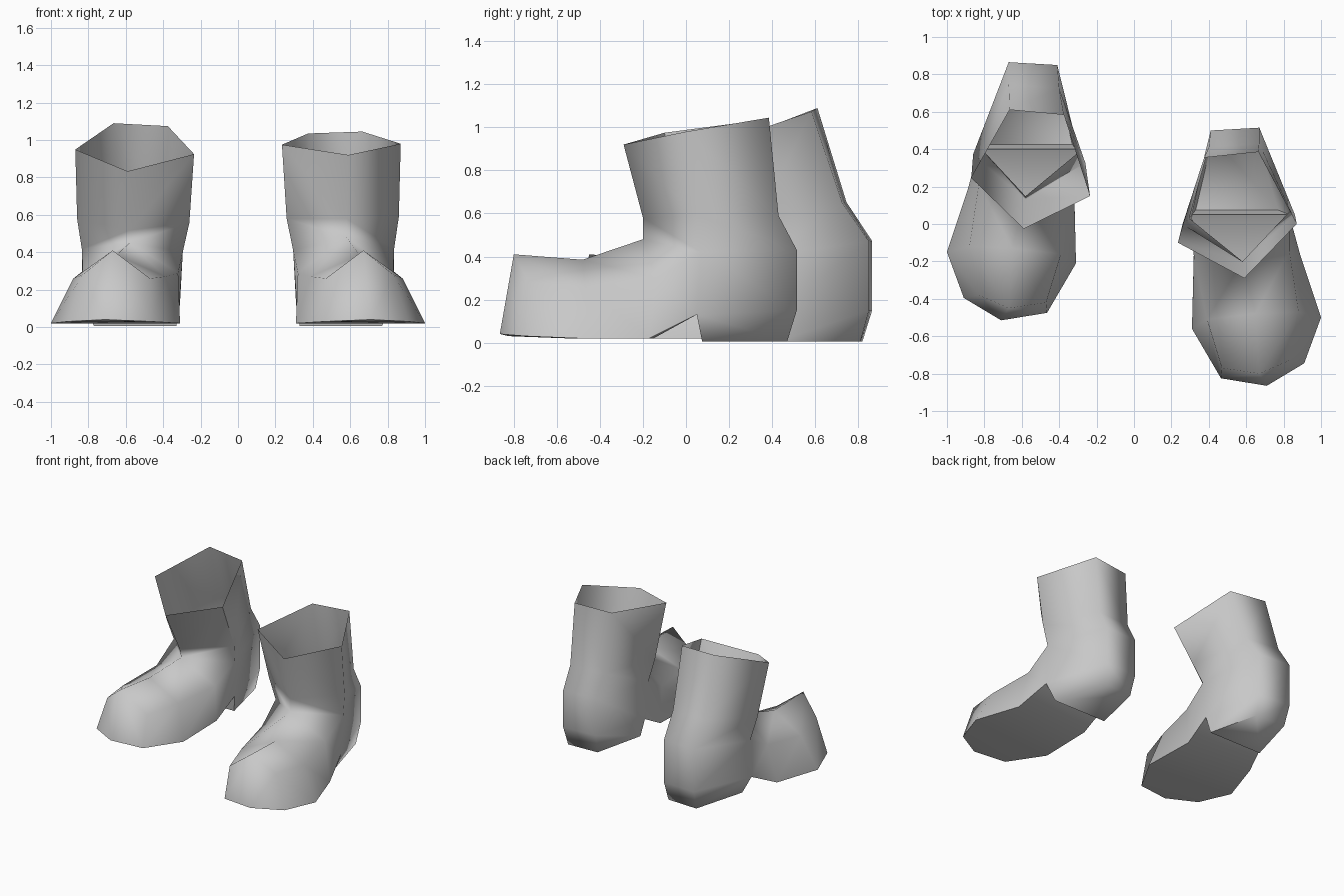
import bpy
import bmesh
from math import radians
from mathutils import Matrix, Vector

default_cube = bpy.data.objects.get("Cube")
if default_cube:
    bpy.data.objects.remove(default_cube, do_unlink=True)

# One plain grey for both boots
grey = bpy.data.materials.new("plain grey")
grey.use_nodes = True
colour = (0.58, 0.58, 0.58, 1)
grey.diffuse_color = colour
grey.node_tree.nodes["Principled BSDF"].inputs["Base Color"].default_value = colour

# Leg rings: front, outer, back outer, back inner, inner
CUFF = [(.59, -.29, .92), (.87, 0, .98), (.665, .385, 1.045), (.375, .355, 1.035), (.235, -.1, .975)]
SHAFT = [(.58, -.2, .58), (.86, .05, .59), (.67, .43, .59), (.4, .41, .59), (.26, 0, .58)]
ANKLE = [(.58, -.2, .48), (.835, .07, .42), (.67, .515, .43), (.41, .5, .43), (.295, .03, .41)]

# Heel rings: outer, back outer, back inner, inner
HEEL = [(.83, .05, .13), (.67, .515, .15), (.41, .5, .15), (.31, .05, .13)]
HEEL_BASE = [(.77, .075, .005), (.66, .47, .005), (.42, .46, .005), (.33, .075, .005)]

# Foot sections: inner sole, inner side, top, outer side, outer sole
TOE = [(.465, -.825, .03), (.47, -.77, .26), (.67, -.8, .41), (.83, -.73, .28), (.91, -.745, .03)]
BALL = [(.31, -.56, .02), (.39, -.51, .27), (.65, -.48, .385), (.88, -.47, .26), (1, -.5, .02)]
INSTEP_LOW = [(.32, -.15, .02), (.32, -.17, .29)]
INSTEP_HIGH = [(.83, -.14, .3), (.89, -.17, .02)]
TOE_TIP = (.71, -.865, .04)


def build_boot(name, side, shift, lean):
    bm = bmesh.new()
    pivot = Vector((0, .1, .45))

    def ring(points, amount=0.0):
        """Add points, leaning them forward about the ankle."""
        turn = Matrix.Rotation(lean * amount, 3, 'X')
        result = []
        for point in points:
            p = pivot + turn @ (Vector(point) - pivot)
            result.append(bm.verts.new((p.x * side, p.y + shift, p.z)))
        return result

    def bridge(first, second, closed=False):
        count = len(first)
        for i in range(count if closed else count - 1):
            j = (i + 1) % count
            bm.faces.new((first[i], first[j], second[j], second[i]))

    # Open leg
    cuff, shaft, ankle = ring(CUFF, 1), ring(SHAFT, 1), ring(ANKLE, .5)
    bridge(cuff, shaft, True)
    bridge(shaft, ankle, True)

    # Heel cup and its base
    heel, base = ring(HEEL), ring(HEEL_BASE)
    bridge(ankle[1:], heel)
    bridge(heel, base)
    bm.faces.new(base)
    bm.faces.new((heel[0], heel[-1], base[-1], base[0]))

    # Foot upper, sharing the front ankle point
    toe, ball = ring(TOE), ring(BALL)
    tip = ring([TOE_TIP])[0]
    instep = ring(INSTEP_LOW) + [ankle[0]] + ring(INSTEP_HIGH)
    bridge(toe, ball)
    bridge(ball, instep)
    bm.faces.new((instep[0], instep[1], ankle[4], heel[3]))
    bm.faces.new((instep[1], instep[2], ankle[4]))
    bm.faces.new((instep[2], instep[3], ankle[1]))
    bm.faces.new((instep[3], instep[4], heel[0], ankle[1]))

    # Toe cap
    bm.faces.new((toe[0], tip, toe[2], toe[1]))
    bm.faces.new((tip, toe[4], toe[3], toe[2]))

    # Sole, rising into the arch before the heel
    bm.faces.new((toe[0], tip, toe[4]))
    sole = [(toe[0], toe[4]), (ball[0], ball[4]), (instep[0], instep[4]), (heel[3], heel[0])]
    for front, back in zip(sole, sole[1:]):
        bridge(front, back)

    bmesh.ops.recalc_face_normals(bm, faces=bm.faces)
    # An open shell: make sure the heel base looks down
    bm.faces.ensure_lookup_table()
    base_face = min(bm.faces, key=lambda f: f.calc_center_median().z)
    base_face.normal_update()
    if base_face.normal.z > 0:
        bmesh.ops.reverse_faces(bm, faces=bm.faces)

    mesh = bpy.data.meshes.new(name)
    bm.to_mesh(mesh)
    bm.free()
    mesh.materials.append(grey)
    boot = bpy.data.objects.new(name, mesh)
    bpy.context.collection.objects.link(boot)

    # Soft shading with a crisp sole edge
    bpy.ops.object.select_all(action='DESELECT')
    boot.select_set(True)
    bpy.context.view_layer.objects.active = boot
    bpy.ops.object.shade_smooth_by_angle(angle=radians(75))


# The right boot stands further back, its leg leaning forward
build_boot("left_boot", 1, 0, 0)
build_boot("right_boot", -1, .35, radians(11.5))
